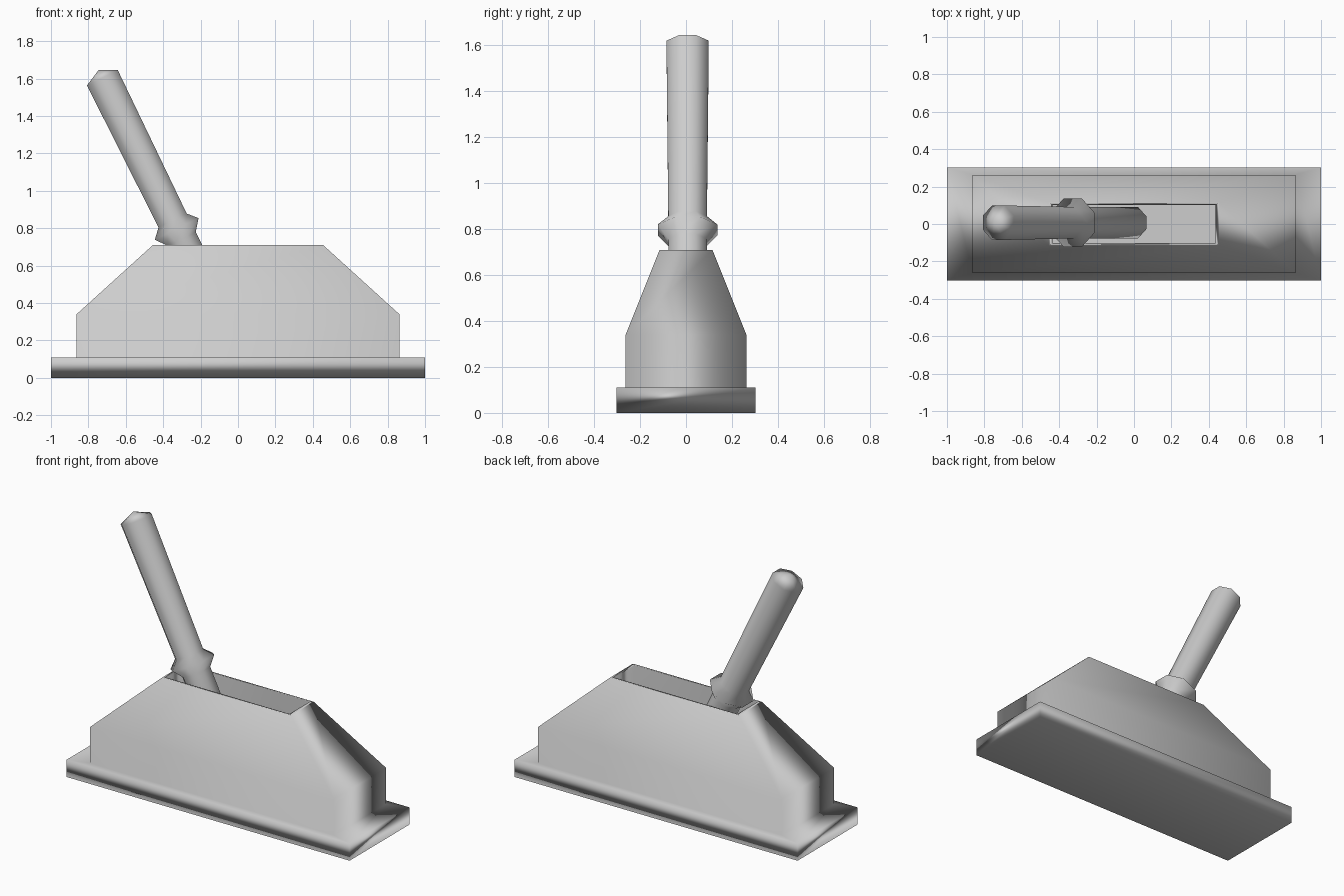
import bpy, bmesh, math

if "Cube" in bpy.data.objects:
    bpy.data.objects.remove(bpy.data.objects["Cube"])

GREY = (0.61, 0.61, 0.61, 1.0)
grey = bpy.data.materials.new("light_grey")
grey.use_nodes = True
grey.diffuse_color = GREY
next(n for n in grey.node_tree.nodes if n.type == "BSDF_PRINCIPLED").inputs["Base Color"].default_value = GREY


def rect(half_x, half_y, z):
    return [(sx * half_x, sy * half_y, z) for sx, sy in ((-1, -1), (1, -1), (1, 1), (-1, 1))]


def octagon(apothem, z):
    r = apothem / math.cos(math.pi / 8)
    angles = [(i + 0.5) * math.pi / 4 for i in range(8)]
    return [(r * math.cos(a), r * math.sin(a), z) for a in angles]


def loft(name, rings, apex=None):
    """Skin a stack of rings; the last is capped by a crisp flat face or a point."""
    bm = bmesh.new()
    loops = [[bm.verts.new(p) for p in ring] for ring in rings]
    count = len(loops[0])
    for low, high in zip(loops, loops[1:]):
        for i in range(count):
            j = (i + 1) % count
            bm.faces.new((low[i], low[j], high[j], high[i]))
    bm.faces.new(loops[0][::-1])
    if apex:
        tip = bm.verts.new(apex)
        for i in range(count):
            bm.faces.new((loops[-1][i], loops[-1][(i + 1) % count], tip))
    else:
        for edge in bm.faces.new(loops[-1]).edges:
            edge.smooth = False
    for face in bm.faces:
        face.smooth = True
    mesh = bpy.data.meshes.new(name)
    bm.to_mesh(mesh)
    bm.free()
    mesh.materials.append(grey)
    obj = bpy.data.objects.new(name, mesh)
    bpy.context.scene.collection.objects.link(obj)
    # Large faces dominate the smooth shading
    weighted = obj.modifiers.new("area_shading", "WEIGHTED_NORMAL")
    weighted.mode = "FACE_AREA"
    weighted.keep_sharp = True
    return obj


# Base plate rising into a tapered housing with a deep open slot
loft("base_housing", [
    rect(1.0, 0.302, 0.0),
    rect(1.0, 0.302, 0.11),
    rect(0.863, 0.263, 0.11),
    rect(0.863, 0.263, 0.34),
    rect(0.455, 0.115, 0.71),
    rect(0.435, 0.102, 0.71),
    rect(0.435, 0.102, 0.11),
])

# Tilted lever with a flared collar and a shallow pointed cap
lever = loft("lever", [
    octagon(0.084, -1.62),
    octagon(0.084, -0.96),
    octagon(0.13, -0.90),
    octagon(0.084, -0.85),
    octagon(0.092, 0.0),
], apex=(0, 0, 0.046))
lever.location = (-0.725, 0.007, 1.604)
lever.rotation_euler = (0, math.radians(-26.2), 0)
